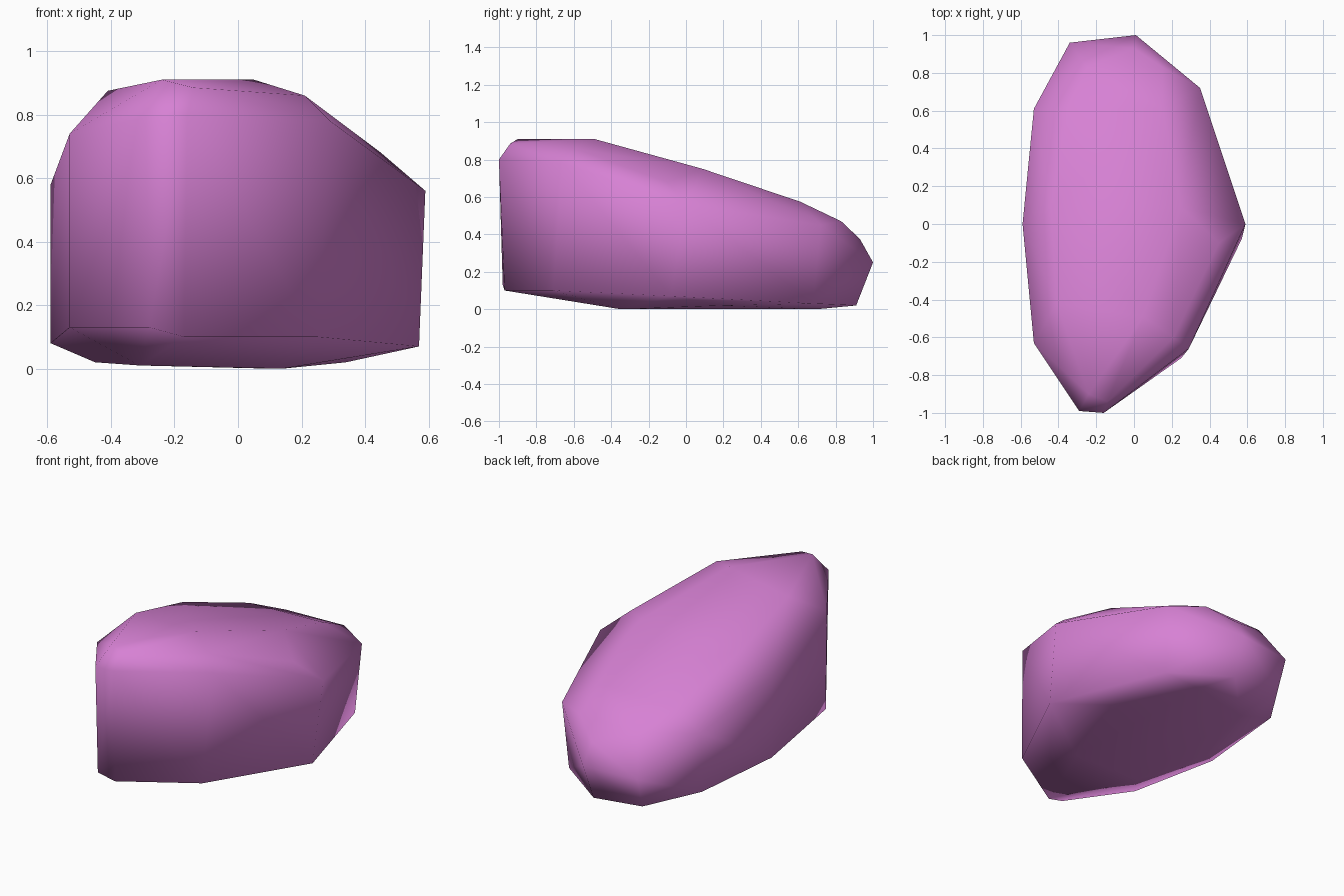
import bpy
import bmesh

# Remove the default cube
default_cube = bpy.data.objects.get("Cube")
if default_cube:
    bpy.data.objects.remove(default_cube, do_unlink=True)


def make_material(name, colour):
    material = bpy.data.materials.new(name)
    material.use_nodes = True
    material.diffuse_color = colour
    shader = next(node for node in material.node_tree.nodes
                  if node.type == "BSDF_PRINCIPLED")
    shader.inputs["Base Color"].default_value = colour
    shader.inputs["Roughness"].default_value = 0.8
    return material


def make_boulder(name, rings, material):
    """Wrap a tight faceted skin around the ring corners and smooth it."""
    shape = bmesh.new()
    for ring in rings:
        for corner in ring:
            shape.verts.new(corner)
    hull = bmesh.ops.convex_hull(shape, input=shape.verts[:])
    unused = set(hull["geom_interior"]) | set(hull["geom_unused"])
    loose = [item for item in unused if isinstance(item, bmesh.types.BMVert)]
    bmesh.ops.delete(shape, geom=loose, context="VERTS")
    bmesh.ops.recalc_face_normals(shape, faces=shape.faces[:])
    for face in shape.faces:
        face.smooth = True
    mesh = bpy.data.meshes.new(name)
    shape.to_mesh(mesh)
    shape.free()
    mesh.materials.append(material)
    boulder = bpy.data.objects.new(name, mesh)
    bpy.context.scene.collection.objects.link(boulder)
    return boulder


# Underside, resting on the ground
underside = [
    (-.31, -.35, .01), (.14, -.35, 0), (.34, .2, .02),
    (.1, .7, 0), (-.3, .6, .01), (-.45, .1, .02),
]

# Lower edge of the side walls
lower_edge = [
    (-.17, -.97, .1), (-.28, -.98, .13), (-.53, -.62, .13),
    (-.59, 0, .08), (-.53, .6, .08), (-.33, .9, .05),
    (0, .91, .02), (.33, .68, .03), (.57, -.08, .07), (.25, -.71, .1),
]

# Upper edge of the side walls
upper_edge = [
    (-.16, -1, .8), (-.29, -.99, .79), (-.53, -.63, .74),
    (-.59, 0, .58), (-.53, .61, .45), (-.34, .96, .24),
    (.01, 1, .25), (.35, .72, .45), (.59, 0, .56), (.29, -.66, .78),
]

# Sloping crown, high at the front and low at the back
crown = [
    (-.24, -.9, .91), (-.14, -.94, .885), (.05, -.49, .91),
    (.21, -.6, .86), (.45, -.1, .68), (-.41, -.42, .875),
    (-.44, .09, .74), (.25, .09, .75), (-.35, .61, .56),
    (.15, .61, .575), (-.25, .83, .46), (.15, .83, .47), (0, .93, .375),
]

stone = make_material("orchid stone", (.68, .22, .66, 1))
make_boulder("boulder", [underside, lower_edge, upper_edge, crown], stone)
